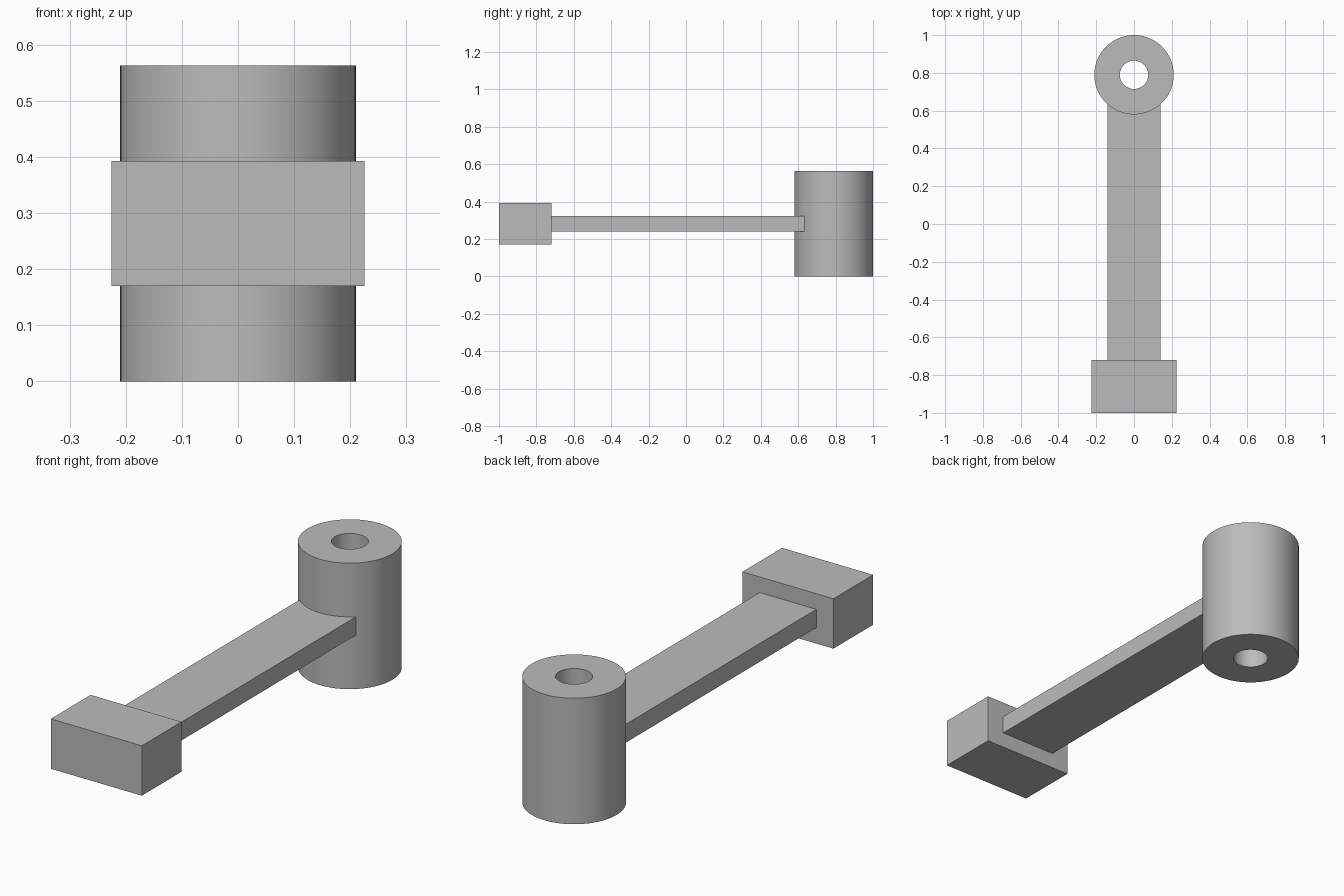
import bpy
import bmesh
import math
from mathutils import Matrix, Vector

cube = bpy.data.objects.get("Cube")
if cube:
    bpy.data.objects.remove(cube, do_unlink=True)

GREY = (0.5, 0.5, 0.5, 1)
metal = bpy.data.materials.new("plain_grey")
metal.use_nodes = True
metal.diffuse_color = GREY
metal.node_tree.nodes["Principled BSDF"].inputs["Base Color"].default_value = GREY


def add_object(name, bm):
    bmesh.ops.recalc_face_normals(bm, faces=bm.faces)
    mesh = bpy.data.meshes.new(name)
    bm.to_mesh(mesh)
    bm.free()
    mesh.materials.append(metal)
    obj = bpy.data.objects.new(name, mesh)
    bpy.context.collection.objects.link(obj)
    return obj


def add_box(name, low, high):
    low, high = Vector(low), Vector(high)
    bm = bmesh.new()
    place = Matrix.Translation((low + high) / 2) @ Matrix.Diagonal((*(high - low), 1))
    bmesh.ops.create_cube(bm, size=1, matrix=place)
    return add_object(name, bm)


def add_tube(name, centre_y, inner, outer, height, steps=96):
    # Closed wall section revolved about the vertical bore
    bm = bmesh.new()
    section = [(inner, 0), (outer, 0), (outer, height), (inner, height)]
    verts = [bm.verts.new((r, centre_y, z)) for r, z in section]
    edges = [bm.edges.new((verts[i - 1], verts[i])) for i in range(len(verts))]
    bmesh.ops.spin(bm, geom=verts + edges, cent=(0, centre_y, 0), axis=(0, 0, 1),
                   angle=math.tau, steps=steps, use_merge=True)
    return add_object(name, bm)


# Block at the front, flat arm, and upright sleeve at the back
add_box("end_block", (-0.225, -1, 0.17), (0.225, -0.72, 0.393))
add_box("arm", (-0.14, -0.72, 0.241), (0.14, 0.634, 0.323))
sleeve = add_tube("pivot_sleeve", 0.79, 0.075, 0.21, 0.563)

# Smooth the round walls, keeping the rims sharp
bpy.ops.object.select_all(action="DESELECT")
sleeve.select_set(True)
bpy.context.view_layer.objects.active = sleeve
bpy.ops.object.shade_smooth_by_angle(angle=math.radians(30))
